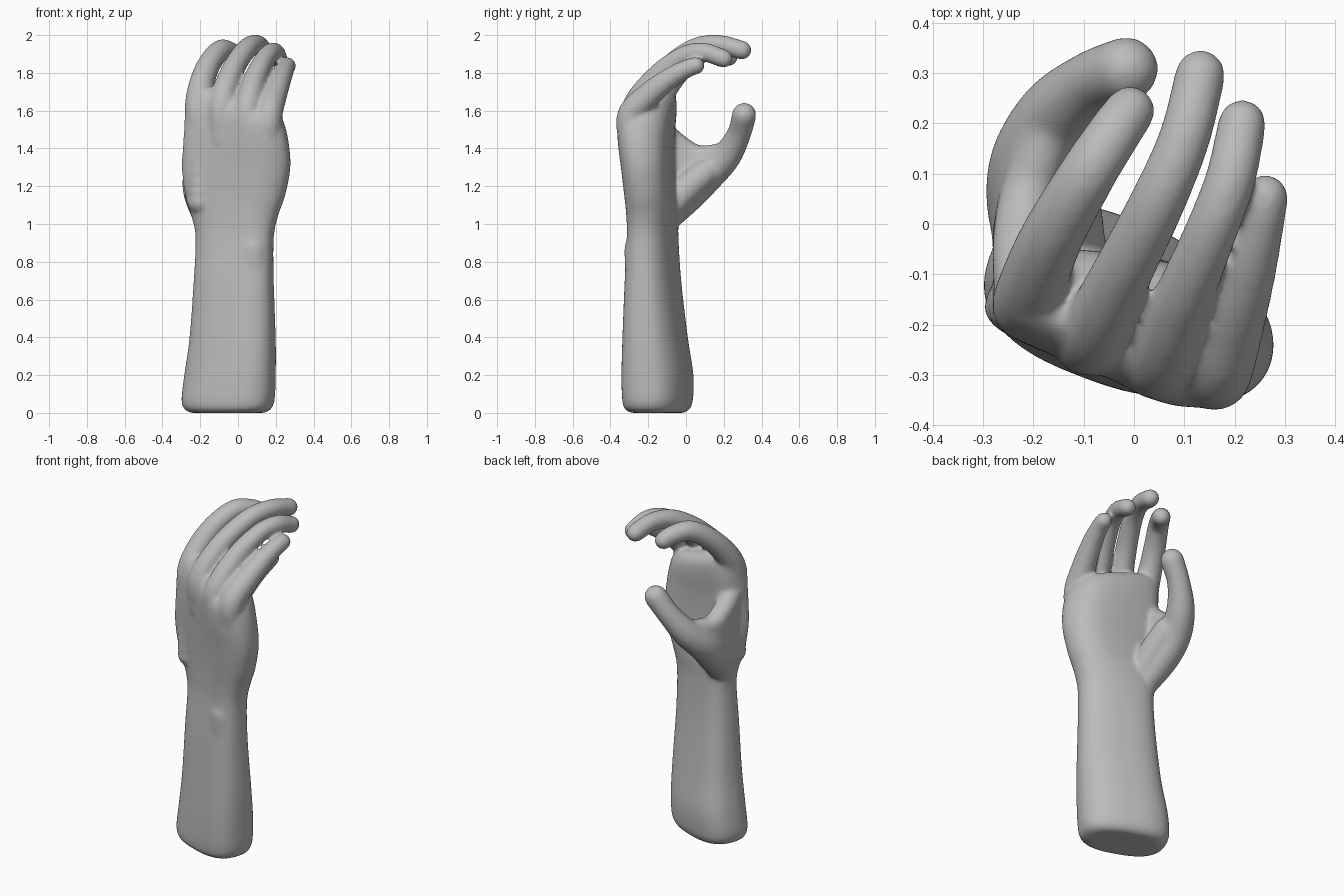
import bpy, bmesh, math
from mathutils import Vector, Matrix

cube = bpy.data.objects.get("Cube")
if cube:
    bpy.data.objects.remove(cube)

bm = bmesh.new()
SIDES = 32


def spline(rows, steps=6):
    """Smooth path through rows of numbers."""
    pts = [Vector(r) for r in rows]
    pts = [2 * pts[0] - pts[1]] + pts + [2 * pts[-1] - pts[-2]]
    out = []
    for a, b, c, d in zip(pts, pts[1:], pts[2:], pts[3:]):
        for k in range(steps):
            t = k / steps
            out.append(b + (c - a) * (t / 2) + (2 * a - 5 * b + 4 * c - d) * (t * t / 2)
                       + (3 * b - a - 3 * c + d) * (t ** 3 / 2))
    return out + [pts[-2]]


def loft(rings):
    """Closed skin over a list of point rings."""
    loops = [[bm.verts.new(p) for p in ring] for ring in rings]
    n = len(loops[0])
    for a, b in zip(loops, loops[1:]):
        for i in range(n):
            j = (i + 1) % n
            bm.faces.new((a[i], a[j], b[j], b[i]))
    bm.faces.new(loops[0][::-1])
    bm.faces.new(loops[-1])


def tube(rows):
    """Round-ended limb through (x, y, z, radius) rows."""
    path = spline(rows)
    centres = [Vector(p[:3]) for p in path]
    radii = [p[3] for p in path]
    rings = []

    def ring(centre, way, radius):
        side = (Vector((1, 0, 0)) - way * way.x).normalized()
        up = way.cross(side)
        rings.append([centre + radius * (side * math.cos(a) + up * math.sin(a))
                      for a in (math.tau * i / SIDES for i in range(SIDES))])

    first = (centres[1] - centres[0]).normalized()
    last = (centres[-1] - centres[-2]).normalized()
    caps = [math.radians(d) for d in (80, 60, 40, 20)]
    for a in caps:
        ring(centres[0] - first * radii[0] * math.sin(a), first, radii[0] * math.cos(a))
    for i, c in enumerate(centres):
        way = centres[min(i + 1, len(centres) - 1)] - centres[max(i - 1, 0)]
        ring(c, way.normalized(), radii[i])
    for a in reversed(caps):
        ring(centres[-1] + last * radii[-1] * math.sin(a), last, radii[-1] * math.cos(a))
    loft(rings)


def oval_section(aspect, skew):
    """Turned, squarish oval in a unit box, its diagonal corners pushed by skew."""
    pts = []
    for i in range(SIDES * 2):
        a = math.tau * i / (SIDES * 2)
        c, s = math.cos(a), math.sin(a)
        p = Vector((math.copysign(abs(c) ** 0.78, c), aspect * math.copysign(abs(s) ** 0.78, s), 0))
        pts.append(Matrix.Rotation(math.radians(-20), 3, 'Z') @ p)
    w = max(p.x for p in pts)
    h = max(p.y for p in pts)
    out = []
    for p in pts:
        u, v = p.x / w, p.y / h
        push = skew * (1 - u * u) * (1 - v * v)
        out.append((u + push, v + push))
    return out


# Forearm and palm: height, x range, y range, tilt, aspect, skew
arm_rows = [
    (0.00, -0.25, 0.14, -0.29, -0.01, 0, 0.63, 0),
    (0.02, -0.285, 0.175, -0.325, 0.02, 0, 0.63, 0),
    (0.07, -0.30, 0.195, -0.338, 0.037, 0, 0.63, 0),
    (0.20, -0.285, 0.20, -0.342, 0.04, 0, 0.62, 0),
    (0.40, -0.257, 0.20, -0.337, 0.01, 0, 0.6, 0),
    (0.70, -0.235, 0.19, -0.325, -0.025, 0, 0.56, 0),
    (0.93, -0.225, 0.19, -0.313, -0.04, 0, 0.52, 0.05),
    (1.05, -0.25, 0.215, -0.317, -0.04, 0, 0.52, 0.12),
    (1.15, -0.28, 0.25, -0.327, -0.05, 0, 0.52, 0.2),
    (1.30, -0.298, 0.278, -0.345, -0.06, 0, 0.52, 0.25),
    (1.45, -0.288, 0.268, -0.362, -0.06, 0.05, 0.52, 0.25),
    (1.57, -0.28, 0.245, -0.36, -0.05, 0.15, 0.52, 0.22),
    (1.64, -0.265, 0.22, -0.315, -0.055, 0.25, 0.52, 0.15),
    (1.68, -0.23, 0.18, -0.25, -0.09, 0.28, 0.52, 0.1),
]
arm_rings = []
for z, x0, x1, y0, y1, tilt, aspect, skew in spline(arm_rows, 4):
    ring = []
    for u, v in oval_section(aspect, skew):
        x = (x0 + x1) / 2 + u * (x1 - x0) / 2
        ring.append((x, (y0 + y1) / 2 + v * (y1 - y0) / 2, z - tilt * x))
    arm_rings.append(ring)
loft(arm_rings)

# Index finger
tube([(-0.2, -0.165, 1.45, 0.07), (-0.21, -0.152, 1.64, 0.071), (-0.17, -0.04, 1.81, 0.064),
      (-0.098, 0.09, 1.915, 0.058), (-0.04, 0.18, 1.91, 0.054), (-0.008, 0.225, 1.885, 0.051)])
# Middle finger
tube([(-0.09, -0.22, 1.45, 0.07), (-0.085, -0.225, 1.64, 0.07), (-0.03, -0.11, 1.81, 0.061),
      (0.045, 0.04, 1.925, 0.056), (0.1, 0.17, 1.95, 0.052), (0.132, 0.297, 1.92, 0.051)])
# Ring finger
tube([(0.04, -0.26, 1.45, 0.068), (0.05, -0.275, 1.61, 0.069), (0.093, -0.16, 1.775, 0.06),
      (0.151, -0.02, 1.885, 0.053), (0.192, 0.09, 1.91, 0.051), (0.215, 0.2, 1.875, 0.049)])
# Little finger
tube([(0.16, -0.285, 1.4, 0.065), (0.163, -0.295, 1.57, 0.072), (0.193, -0.2, 1.68, 0.067),
      (0.228, -0.085, 1.772, 0.057), (0.252, 0.01, 1.825, 0.049), (0.261, 0.053, 1.838, 0.047)])
# Skin between the finger roots
for x, y, z in ((-0.15, -0.19, 1.55), (-0.02, -0.25, 1.54), (0.108, -0.29, 1.5)):
    tube([(x, y + 0.01, z - 0.1, 0.06), (x, y, z, 0.06), (x + 0.02, y + 0.06, z + 0.12, 0.037)])
# Thumb
tube([(-0.15, -0.13, 1.0, 0.07), (-0.19, 0.0, 1.15, 0.095), (-0.198, 0.11, 1.258, 0.092),
      (-0.155, 0.213, 1.358, 0.079), (-0.085, 0.28, 1.475, 0.064), (-0.015, 0.308, 1.578, 0.065)])
# Muscle at the thumb root
tube([(-0.12, -0.09, 1.08, 0.07), (-0.14, 0.0, 1.18, 0.08), (-0.15, 0.1, 1.27, 0.075)])
# Web between thumb and palm, a fan of overlapping strands
low = [(-0.2, -0.17, 1.12, 0.07), (-0.21, -0.04, 1.16, 0.072), (-0.205, 0.06, 1.23, 0.07),
       (-0.18, 0.13, 1.28, 0.06)]
high = [(-0.21, -0.17, 1.53, 0.065), (-0.222, -0.05, 1.425, 0.06), (-0.21, 0.06, 1.363, 0.056),
        (-0.17, 0.18, 1.375, 0.052)]
for k in range(9):
    tube([Vector(a).lerp(Vector(b), k / 8) for a, b in zip(low, high)])
# Wrist bone
tube([(0.08, -0.235, 0.78, 0.09), (0.08, -0.237, 0.87, 0.09)])

bmesh.ops.recalc_face_normals(bm, faces=bm.faces[:])
mesh = bpy.data.meshes.new("hand_and_forearm")
bm.to_mesh(mesh)
bm.free()
hand = bpy.data.objects.new("hand_and_forearm", mesh)
bpy.context.collection.objects.link(hand)

# Plain grey clay
grey = bpy.data.materials.new("clay_grey")
grey.use_nodes = True
colour = (0.5, 0.5, 0.5, 1)
grey.diffuse_color = colour
grey.node_tree.nodes["Principled BSDF"].inputs["Base Color"].default_value = colour
mesh.materials.append(grey)

# Fuse the parts into one soft skin
fuse = hand.modifiers.new("fuse", 'REMESH')
fuse.mode = 'VOXEL'
fuse.voxel_size = 0.008
fuse.use_smooth_shade = True
soften = hand.modifiers.new("soften", 'SMOOTH')
soften.factor = 0.5
soften.iterations = 30
